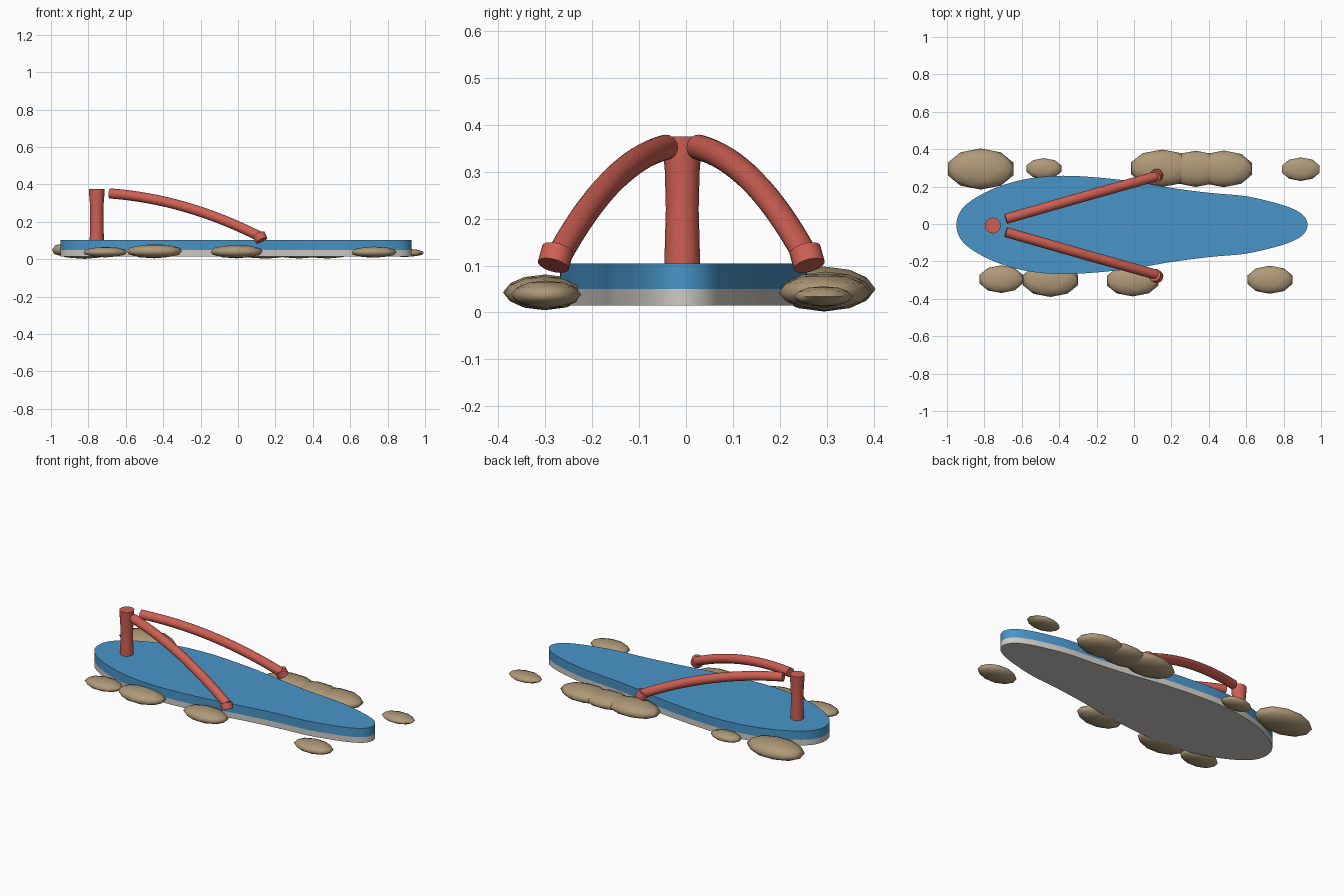
import bpy, bmesh
from mathutils import Vector

cube = bpy.data.objects.get("Cube")
if cube:
    bpy.data.objects.remove(cube, do_unlink=True)

MID_Y = -0.005


def material(name, rgb):
    m = bpy.data.materials.new(name)
    m.use_nodes = True
    m.diffuse_color = (*rgb, 1)
    bsdf = m.node_tree.nodes["Principled BSDF"]
    bsdf.inputs["Base Color"].default_value = (*rgb, 1)
    bsdf.inputs["Roughness"].default_value = 0.7
    return m


blue = material("sole blue", (0.065, 0.30, 0.58))
red = material("strap red", (0.62, 0.115, 0.085))
pale = material("pale grey", (0.62, 0.60, 0.56))
tan = material("pebble tan", (0.43, 0.32, 0.19))


def finish(bm, name, mat, angle=0.7):
    bmesh.ops.recalc_face_normals(bm, faces=bm.faces)
    mesh = bpy.data.meshes.new(name)
    bm.to_mesh(mesh)
    bm.free()
    mesh.materials.append(mat)
    ob = bpy.data.objects.new(name, mesh)
    bpy.context.collection.objects.link(ob)
    bpy.ops.object.select_all(action='DESELECT')
    bpy.context.view_layer.objects.active = ob
    ob.select_set(True)
    bpy.ops.object.shade_smooth_by_angle(angle=angle)
    return ob


def smooth_loop(pts, steps=5):
    """Closed smooth curve through the given points."""
    out = []
    n = len(pts)
    for i in range(n):
        a, b, c, d = (pts[(i + k) % n] for k in (-1, 0, 1, 2))
        for s in range(steps):
            t = s / steps
            out.append(0.5 * (2 * b + (c - a) * t + (2 * a - 5 * b + 4 * c - d) * t * t
                              + (3 * b - a - 3 * c + d) * t ** 3))
    return out


# Sole outline as (x, half width), mirrored across the centre line
half = [(-0.92, 0.085), (-0.83, 0.155), (-0.7, 0.213), (-0.55, 0.25), (-0.38, 0.263),
        (-0.2, 0.254), (0, 0.232), (0.2, 0.198), (0.4, 0.172), (0.58, 0.156),
        (0.7, 0.132), (0.82, 0.098), (0.9, 0.056)]
side = [Vector((x, w)) for x, w in half]
loop = smooth_loop([Vector((-0.95, 0))] + side + [Vector((0.928, 0))]
                   + [Vector((p.x, -p.y)) for p in reversed(side)])


def sole_layer(name, z0, z1, mat):
    bm = bmesh.new()
    face = bm.faces.new([bm.verts.new((p.x, p.y + MID_Y, z0)) for p in loop])
    top = bmesh.ops.extrude_face_region(bm, geom=[face])["geom"]
    verts = [v for v in top if isinstance(v, bmesh.types.BMVert)]
    bmesh.ops.translate(bm, verts=verts, vec=(0, 0, z1 - z0))
    finish(bm, name, mat)


sole_layer("outsole", 0.015, 0.05, pale)
sole_layer("footbed", 0.05, 0.104, blue)


def tube(name, path, radii, mat, seg=20):
    """Capped round tube along a path with a radius at each point."""
    bm = bmesh.new()
    rings = []
    for i, p in enumerate(path):
        d = path[min(i + 1, len(path) - 1)] - path[max(i - 1, 0)]
        rot = d.to_track_quat('Z', 'Y').to_matrix().to_4x4()
        ring = bmesh.ops.create_circle(bm, segments=seg, radius=radii[i])["verts"]
        for v in ring:
            v.co = rot @ v.co + p
        rings.append(ring)
    for a, b in zip(rings, rings[1:]):
        for k in range(seg):
            j = (k + 1) % seg
            bm.faces.new((a[k], a[j], b[j], b[k]))
    bm.faces.new(rings[0])
    bm.faces.new(rings[-1])
    return finish(bm, name, mat)


# Toe post with a slight waist
heights = [0.1, 0.15, 0.22, 0.3, 0.35, 0.375]
tube("toe_post", [Vector((-0.755, -0.008, z)) for z in heights],
     [0.038, 0.037, 0.035, 0.037, 0.041, 0.042], red)

# Arched straps and their end plugs
for label, s in (("left", 1), ("right", -1)):
    start = Vector((-0.685, s * 0.035 - 0.008, 0.352))
    bend = Vector((-0.28, s * 0.152 - 0.008, 0.322))
    end = Vector((0.115, s * 0.262 - 0.008, 0.122))
    path = []
    for i in range(17):
        t = i / 16
        path.append(start * (1 - t) ** 2 + bend * 2 * t * (1 - t) + end * t * t)
    tube(label + "_strap", path, [0.027] * len(path), red)
    axis = Vector((0.4, s * 0.25, -0.9)).normalized() * 0.019
    foot = Vector((0.118, s * 0.268 - 0.01, 0.117))
    tube(label + "_strap_plug", [foot - axis, foot + axis], [0.034, 0.034], red)

# Flattened pebbles along both sides: centre, then radii
pebbles = [
    (-0.82, 0.294, 0.05, 0.184, 0.11, 0.048),
    (-0.482, 0.296, 0.035, 0.098, 0.056, 0.026),
    (0.15, 0.298, 0.045, 0.175, 0.1, 0.042),
    (0.33, 0.295, 0.043, 0.16, 0.097, 0.039),
    (0.48, 0.295, 0.043, 0.16, 0.098, 0.039),
    (0.892, 0.293, 0.034, 0.106, 0.063, 0.022),
    (-0.71, -0.295, 0.038, 0.122, 0.074, 0.028),
    (-0.447, -0.3, 0.043, 0.154, 0.09, 0.038),
    (-0.007, -0.303, 0.041, 0.145, 0.084, 0.036),
    (0.727, -0.298, 0.038, 0.126, 0.075, 0.03),
]
for i, (x, y, z, rx, ry, rz) in enumerate(pebbles):
    bm = bmesh.new()
    bmesh.ops.create_icosphere(bm, subdivisions=2, radius=1)
    bmesh.ops.scale(bm, verts=bm.verts, vec=(rx, ry, rz))
    bmesh.ops.translate(bm, verts=bm.verts, vec=(x, y, z))
    finish(bm, f"pebble_{i + 1}", tan, 1.0)
